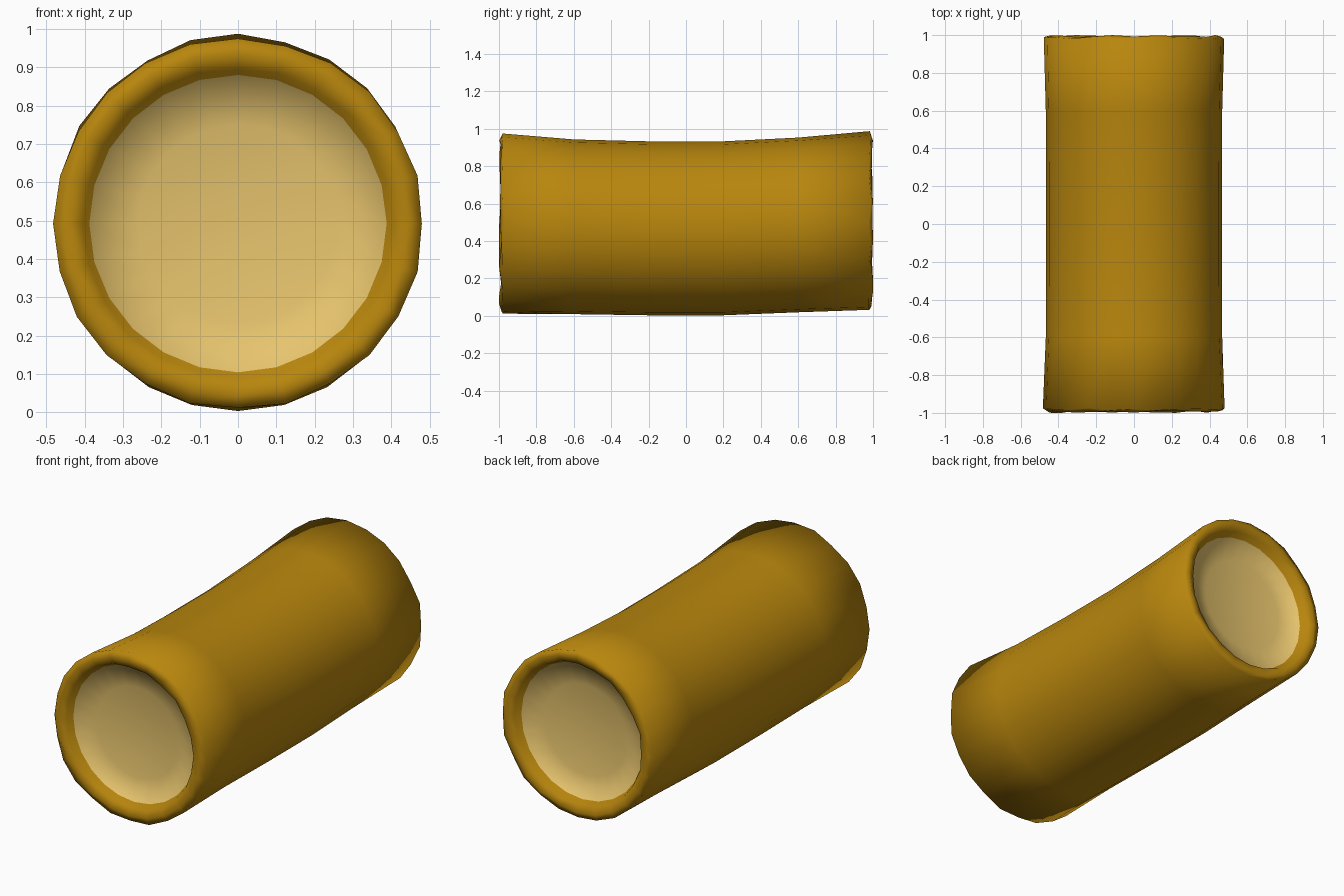
import bpy, bmesh, math, random

if "Cube" in bpy.data.objects:
    bpy.data.objects.remove(bpy.data.objects["Cube"])

random.seed(4)
N = 24


def material(name, rgb):
    m = bpy.data.materials.new(name)
    m.diffuse_color = (*rgb, 1)
    m.use_nodes = True
    m.node_tree.nodes["Principled BSDF"].inputs["Base Color"].default_value = m.diffuse_color
    return m


bark = material("golden brown", (0.479, 0.238, 0.004))
wood = material("pale tan", (0.88, 0.61, 0.17))


def loft(name, rings, mats, rule, cap):
    """Join rings (y, radius, centre z, jitter); optionally close with centre points."""
    bm = bmesh.new()
    loops = []
    for y, r, cz, j in rings:
        loop = []
        for i in range(N):
            a = 2 * math.pi * i / N
            rr = r + random.uniform(-j, j) * 0.5
            yy = y + random.uniform(-j, j)
            yy = max(-1, min(1, yy))
            loop.append(bm.verts.new((rr * math.sin(a), yy, cz + rr * math.cos(a))))
        loops.append(loop)
    for k in range(len(loops) - 1):
        for i in range(N):
            n = (i + 1) % N
            f = bm.faces.new((loops[k][i], loops[k][n], loops[k + 1][n], loops[k + 1][i]))
            f.material_index = rule(k)
    for index, y, cz in cap:
        centre = bm.verts.new((0, y, cz))
        for i in range(N):
            f = bm.faces.new((loops[index][i], loops[index][(i + 1) % N], centre))
            f.material_index = 1
    bmesh.ops.recalc_face_normals(bm, faces=bm.faces)
    for f in bm.faces:
        f.smooth = True
    me = bpy.data.meshes.new(name)
    bm.to_mesh(me)
    bm.free()
    for m in mats:
        me.materials.append(m)
    ob = bpy.data.objects.new(name, me)
    bpy.context.collection.objects.link(ob)
    return ob


# Log: dished end, rolled rim, slightly waisted and sagging trunk, rim, dished end
F, B = 0.492, 0.508
rings = [
    (-0.91, 0.26, F, 0), (-0.94, 0.388, F, 0), (-0.98, 0.405, F, 0.006),
    (-0.994, 0.445, F, 0.006), (-0.98, 0.483, F, 0.007),
    (-0.6, 0.467, 0.476, 0), (-0.2, 0.465, 0.468, 0),
    (0.2, 0.465, 0.468, 0), (0.6, 0.467, 0.486, 0),
    (0.985, 0.476, B, 0.007), (0.994, 0.445, B, 0.006),
    (0.98, 0.405, B, 0.006), (0.94, 0.388, B, 0), (0.91, 0.26, B, 0),
]
last = len(rings) - 1
loft("log", rings, [bark, wood], lambda k: 1 if k in (0, last - 1) else 0,
     [(0, -0.895, F), (last, 0.895, B)])
